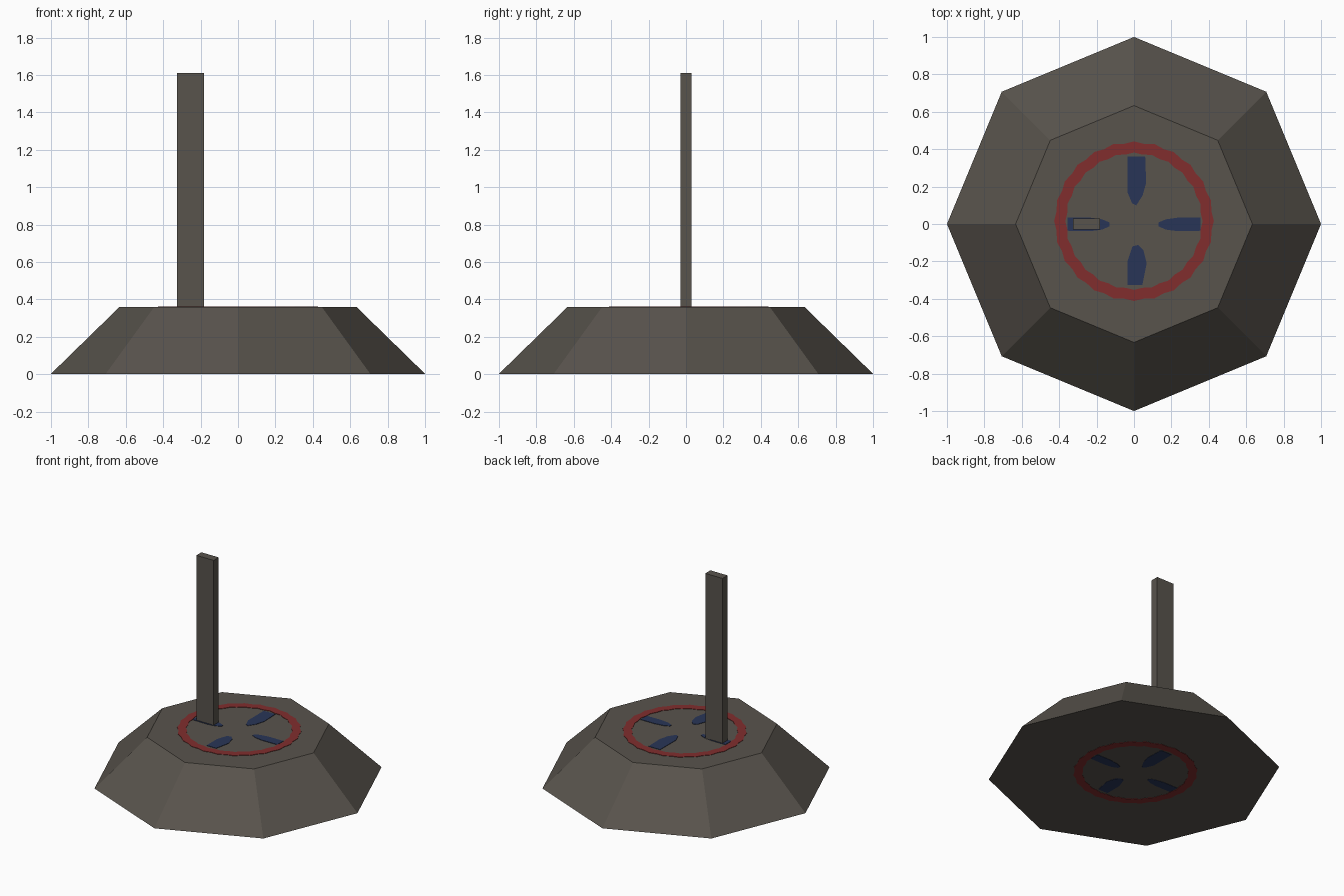
import bpy, bmesh, math

if "Cube" in bpy.data.objects:
    bpy.data.objects.remove(bpy.data.objects["Cube"])


def material(name, col):
    m = bpy.data.materials.new(name)
    m.diffuse_color = (*col, 1)
    m.use_nodes = True
    m.node_tree.nodes["Principled BSDF"].inputs["Base Color"].default_value = m.diffuse_color
    return m


STONE = material("grey brown stone", (0.098, 0.087, 0.073))
RED = material("dark red paint", (0.22, 0.027, 0.027))
BLUE = material("dark blue paint", (0.022, 0.036, 0.095))


def finish(bm, name, mat):
    bmesh.ops.recalc_face_normals(bm, faces=bm.faces[:])
    me = bpy.data.meshes.new(name)
    bm.to_mesh(me)
    bm.free()
    me.materials.append(mat)
    ob = bpy.data.objects.new(name, me)
    bpy.context.collection.objects.link(ob)


def loft(bm, loops, closed=False):
    """Skin equal-length point loops; cap the ends or join last to first."""
    rows = [[bm.verts.new(p) for p in loop] for loop in loops]
    n = len(rows[0])
    pairs = list(zip(rows, rows[1:])) + ([(rows[-1], rows[0])] if closed else [])
    for a, b in pairs:
        for i in range(n):
            j = (i + 1) % n
            bm.faces.new((a[i], a[j], b[j], b[i]))
    if not closed:
        bm.faces.new(rows[0])
        bm.faces.new(rows[-1])


def circle(r, z, n, cy=0.0, ripple=0.0):
    return [((r + ripple * (-1) ** i) * math.cos(math.tau * i / n),
             cy + (r + ripple * (-1) ** i) * math.sin(math.tau * i / n), z)
            for i in range(n)]


# Octagonal tapered base
bm = bmesh.new()
loft(bm, [circle(1.0, 0.002, 8), circle(0.633, 0.36, 8)])
finish(bm, "base", STONE)

# Upright post
bm = bmesh.new()
loft(bm, [[(x, y, z) for x, y in ((-0.327, -0.03), (-0.183, -0.03), (-0.183, 0.03), (-0.327, 0.03))]
          for z in (0.35, 1.61)])
finish(bm, "post", STONE)

# Painted spoke outlines
side = [(0.355, 0.035), (0.24, 0.035), (0.17, 0.025), (0.13, 0.008),
        (0.13, -0.012), (0.17, -0.03), (0.23, -0.038), (0.355, -0.036)]
spokes = {
    "right": side,
    "left": [(-x, y) for x, y in side],
    "back": [(-0.035, 0.36), (0.06, 0.36), (0.065, 0.22), (0.045, 0.15),
             (0.012, 0.10), (-0.01, 0.11), (-0.035, 0.17)],
    "front": [(-0.035, -0.325), (0.045, -0.325), (0.068, -0.21), (0.05, -0.14),
              (0.022, -0.112), (-0.008, -0.12), (-0.035, -0.2)],
}

# Painted ring and spokes, on the top and on the underside
for place, z0, z1 in (("top", 0.358, 0.363), ("underside", 0.0, 0.004)):
    bm = bmesh.new()
    outer = [circle(0.422, z, 48, 0.015, 0.005) for z in (z0, z1)]
    inner = [circle(0.363, z, 48, 0.015, 0.004) for z in (z1, z0)]
    loft(bm, outer + inner, closed=True)
    finish(bm, place + "_ring", RED)
    for name, pts in spokes.items():
        bm = bmesh.new()
        loft(bm, [[(x, y, z) for x, y in pts] for z in (z0, z1)])
        finish(bm, place + "_spoke_" + name, BLUE)
